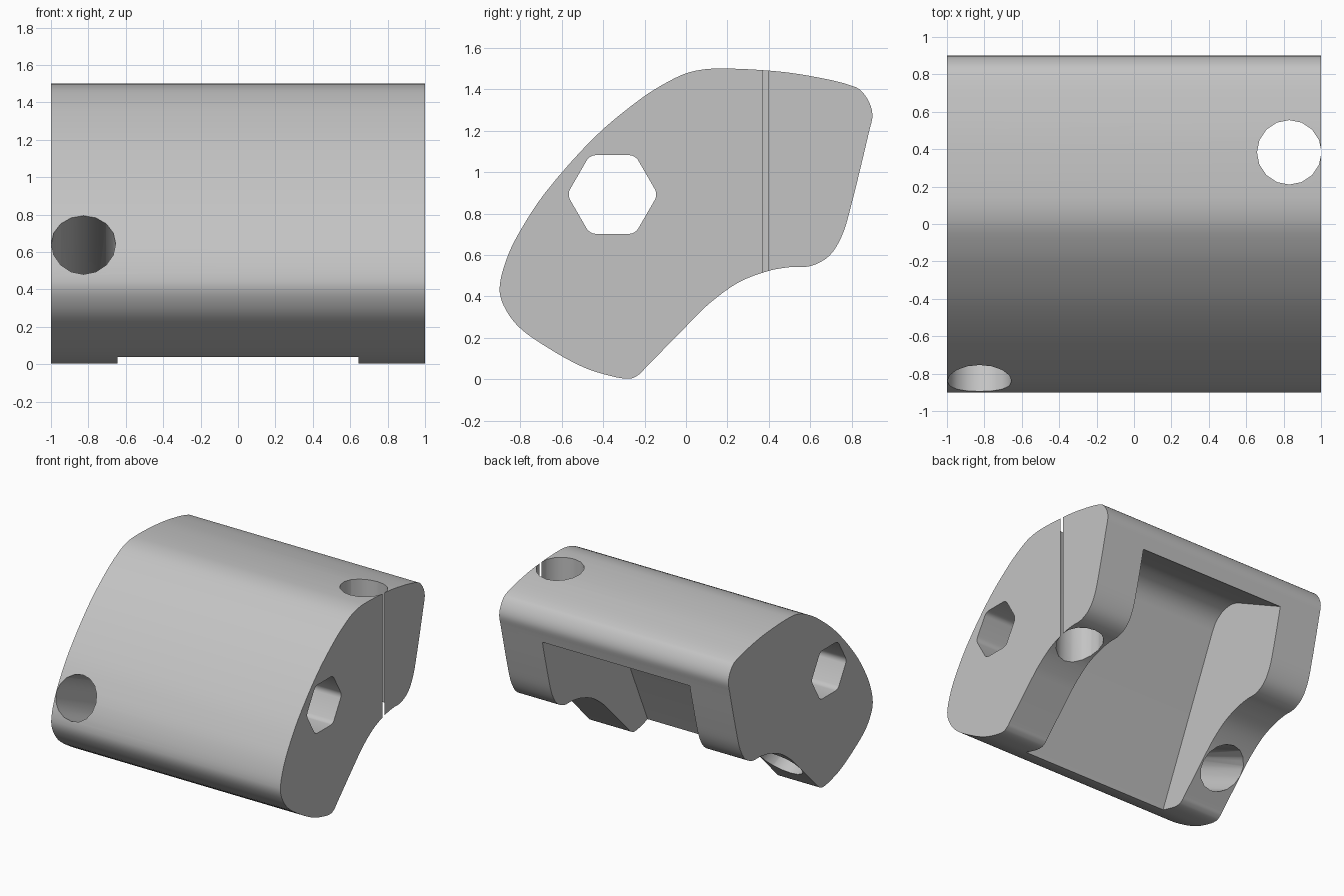
import bpy
import bmesh
import math
from mathutils import Matrix, Vector
from mathutils.geometry import interpolate_bezier

default_cube = bpy.data.objects.get("Cube")
if default_cube:
    bpy.data.objects.remove(default_cube, do_unlink=True)

grey = bpy.data.materials.new("light_grey")
grey.use_nodes = True
grey.diffuse_color = (0.55, 0.55, 0.55, 1)
grey.node_tree.nodes["Principled BSDF"].inputs["Base Color"].default_value = (0.55, 0.55, 0.55, 1)


def smooth_loop(points, steps=4):
    """Closed smooth curve through the points."""
    pts = [Vector(p) for p in points]
    count = len(pts)
    tangents = [(pts[(i + 1) % count] - pts[i - 1]).normalized() for i in range(count)]
    loop = []
    for i in range(count):
        j = (i + 1) % count
        reach = (pts[j] - pts[i]).length / 3
        curve = interpolate_bezier(pts[i], pts[i] + tangents[i] * reach,
                                   pts[j] - tangents[j] * reach, pts[j], steps + 1)
        loop += [p.to_2d() for p in curve[:-1]]
    return loop


def round_corner(before, corner, after, setback, steps=5):
    """Arc that replaces one corner of a polygon."""
    before, corner, after = Vector(before), Vector(corner), Vector(after)
    start = corner + (before - corner).normalized() * setback
    end = corner + (after - corner).normalized() * setback
    arc = interpolate_bezier(start, start.lerp(corner, 0.55),
                             end.lerp(corner, 0.55), end, steps)
    return [p.to_2d() for p in arc]


def finish(name, bm):
    bmesh.ops.recalc_face_normals(bm, faces=bm.faces)
    mesh = bpy.data.meshes.new(name)
    bm.to_mesh(mesh)
    bm.free()
    mesh.materials.append(grey)
    obj = bpy.data.objects.new(name, mesh)
    bpy.context.collection.objects.link(obj)
    return obj


def prism(name, outline, half_width):
    """Extrude a side outline (y, z) across x."""
    bm = bmesh.new()
    near = [bm.verts.new((-half_width, y, z)) for y, z in outline]
    far = [bm.verts.new((half_width, y, z)) for y, z in outline]
    bm.faces.new(near)
    bm.faces.new(far)
    for i in range(len(near)):
        bm.faces.new((near[i - 1], near[i], far[i], far[i - 1]))
    return finish(name, bm)


def bore(name, centre, axis, radius):
    """Long sixteen-sided cylinder through a point."""
    bm = bmesh.new()
    turn = Vector((0, 0, 1)).rotation_difference(Vector(axis)).to_matrix().to_4x4()
    bmesh.ops.create_cone(bm, cap_ends=True, segments=16, radius1=radius,
                          radius2=radius, depth=4,
                          matrix=Matrix.Translation(centre) @ turn)
    # keep a corner pointing along x
    return finish(name, bm)


# Curved block
side_outline = [
    (-0.2, 0.05), (-0.225, 0.024), (-0.27, 0.003), (-0.36, 0.015), (-0.5, 0.06),
    (-0.68, 0.16), (-0.81, 0.255), (-0.88, 0.355), (-0.9, 0.44), (-0.87, 0.57),
    (-0.81, 0.7), (-0.68, 0.9), (-0.44, 1.17), (-0.22, 1.353), (-0.08, 1.44),
    (0.02, 1.483), (0.14, 1.5), (0.4, 1.49), (0.6, 1.464), (0.82, 1.41),
    (0.875, 1.355), (0.9, 1.28), (0.885, 1.2), (0.79, 0.81), (0.75, 0.686),
    (0.69, 0.594), (0.6, 0.546), (0.5, 0.541), (0.395, 0.522), (0.255, 0.468),
    (0.12, 0.372), (0.035, 0.29)]
block = prism("curved_block", smooth_loop(side_outline), 1)

# Hexagonal tunnel with softened corners
flat_radius = 0.19
hexagon = [Vector((-0.355, 0.892)) + Vector((math.cos(a), math.sin(a))) * flat_radius / math.cos(math.pi / 6)
           for a in (math.radians(60 * i) for i in range(6))]
hex_outline = []
for i in range(6):
    hex_outline += round_corner(hexagon[i - 1], hexagon[i], hexagon[(i + 1) % 6], 0.028)

# Rear pocket with a rounded inner corner
roof_end, floor_end, inner = (1.2, 0.98), (-0.592, -0.3), (0.207, 1.483)
pocket_outline = [roof_end] + round_corner(roof_end, inner, floor_end, 0.22, 8)
pocket_outline += [floor_end, (1.2, -0.3)]

cutters = [
    prism("hex_tunnel", hex_outline, 1.5),
    prism("rear_pocket", pocket_outline, 0.643),
    bore("upright_hole", (0.83, 0.383, 0.8), (0, 0, 1), 0.1725),
    bore("slanted_hole", (-0.826, -0.82, 0.635), (0, 0.908, -0.418), 0.172),
]

bpy.ops.object.select_all(action='DESELECT')
bpy.context.view_layer.objects.active = block
block.select_set(True)
for cutter in cutters:
    cutter.hide_render = True
    cut = block.modifiers.new(cutter.name, 'BOOLEAN')
    cut.operation = 'DIFFERENCE'
    cut.solver = 'EXACT'
    cut.object = cutter
    bpy.ops.object.modifier_apply(modifier=cut.name)
    bpy.data.objects.remove(cutter, do_unlink=True)

bpy.ops.object.shade_smooth_by_angle(angle=math.radians(30))
